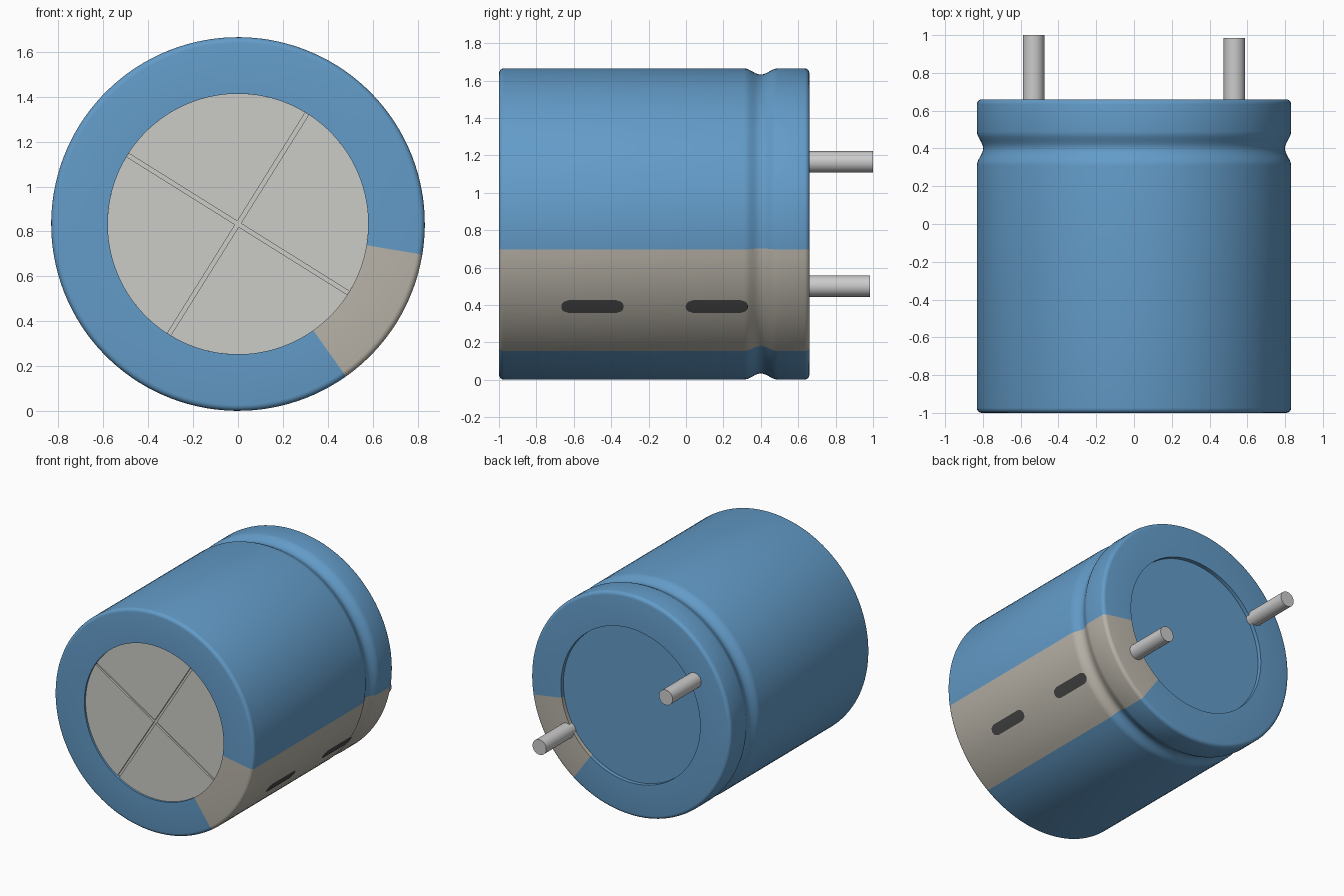
import bpy, bmesh, math
from math import sin, cos, pi, radians

if "Cube" in bpy.data.objects:
    bpy.data.objects.remove(bpy.data.objects["Cube"])

R, ZC, RIN = 0.832, 0.833, 0.58        # sleeve radius, axis height, opening radius
TILT = radians(-32)                    # direction shared by stripe, cross and pins
A0, A1 = radians(-54.7), radians(-9.4) # stripe limits


def material(name, rgb):
    m = bpy.data.materials.new(name)
    m.diffuse_color = (*rgb, 1)
    m.use_nodes = True
    m.node_tree.nodes["Principled BSDF"].inputs["Base Color"].default_value = m.diffuse_color
    return m


BLUE = material("blue_sleeve", (0.125, 0.33, 0.58))
BEIGE = material("beige_stripe", (0.49, 0.46, 0.40))
DARK = material("dark_mark", (0.065, 0.065, 0.065))
GREY = material("can_grey", (0.60, 0.60, 0.57))


def polar(r, a, y):
    return (r * cos(a), y, ZC + r * sin(a))


def finish(name, bm, mat, angle=35):
    me = bpy.data.meshes.new(name)
    bm.to_mesh(me)
    bm.free()
    ob = bpy.data.objects.new(name, me)
    bpy.context.collection.objects.link(ob)
    if mat:
        me.materials.append(mat)
    bpy.ops.object.select_all(action='DESELECT')
    ob.select_set(True)
    bpy.context.view_layer.objects.active = ob
    bpy.ops.object.shade_smooth_by_angle(angle=radians(angle))
    return ob


def grid(name, rows, mat):
    """Skin rows of points into a quad sheet."""
    bm = bmesh.new()
    v = [[bm.verts.new(p) for p in row] for row in rows]
    for a, b in zip(v, v[1:]):
        for j in range(len(a) - 1):
            bm.faces.new((a[j], a[j + 1], b[j + 1], b[j]))
    return finish(name, bm, mat)


def lathe(name, profile, a0, a1, n, mat):
    angles = [a0 + (a1 - a0) * i / n for i in range(n + 1)]
    return grid(name, [[polar(r, a, y) for r, y in profile] for a in angles], mat)


def prism(name, outline, y0, y1, mat):
    """Extrude an (x, z) outline along y."""
    bm = bmesh.new()
    f = bm.faces.new([bm.verts.new((x, y0, z)) for x, z in outline])
    ext = bmesh.ops.extrude_face_region(bm, geom=[f])['geom']
    bmesh.ops.translate(bm, vec=(0, y1 - y0, 0),
                        verts=[e for e in ext if isinstance(e, bmesh.types.BMVert)])
    bmesh.ops.recalc_face_normals(bm, faces=bm.faces)
    return finish(name, bm, mat)


def disc(name, x, z, r, y0, y1, n, mat):
    pts = [(x + r * cos(2 * pi * i / n), z + r * sin(2 * pi * i / n)) for i in range(n)]
    return prism(name, pts, y0, y1, mat)


# Sleeve profile (radius, y): rolled ends and a crimp groove near the back
F = 0.026
steps = [radians(t) for t in (0, 22.5, 45, 67.5, 90)]
profile = [(RIN, -0.95)]
profile += [(RIN, -1.0)]
profile += [(R - F + F * sin(t), -1 + F - F * cos(t)) for t in steps]
profile += [(R - 0.033 * (1 - cos(2 * pi * i / 12)) / 2, 0.31 + 0.18 * i / 12)
            for i in range(13)]
profile += [(R - F + F * cos(t), 0.66 - F + F * sin(t)) for t in steps]
profile += [(RIN, 0.66), (RIN, 0.61)]
lathe("sleeve", profile, A1, A0 + 2 * pi, 112, BLUE)
lathe("polarity_stripe", profile, A0, A1, 16, BEIGE)

# Minus marks: rounded bars wrapped on the stripe
W, H = 0.167, 0.04
for k, yc in enumerate((-0.50, 0.165)):
    rows = []
    for i in range(9):
        s = -H + 2 * H * i / 8
        half = W - H + math.sqrt(max(H * H - s * s, 0))
        rows.append([polar(R + 0.002, TILT + s / R, yc + half * u) for u in (-1, 0, 1)])
    grid(f"minus_mark_{k + 1}", rows, DARK)

# Front can end: four vent segments separated by a scored cross
disc("can_end", 0, ZC, RIN, -0.972, -0.94, 128, GREY)
G = 0.009
for q in range(4):
    base = TILT + q * pi / 2
    d = math.asin(G / RIN)
    arc = [d + (pi / 2 - 2 * d) * i / 32 for i in range(33)]
    local = [(G, G)] + [(RIN * cos(t), RIN * sin(t)) for t in arc]
    pts = [(u * cos(base) - v * sin(base), ZC + u * sin(base) + v * cos(base))
           for u, v in local]
    prism(f"vent_segment_{q + 1}", pts, -0.985, -0.972, GREY)

# Back plug, slightly recessed
disc("back_plug", 0, ZC, RIN, 0.60, 0.63, 128, BLUE)

# Terminal pins
for k, (side, tip) in enumerate(((-1, 1.0), (1, 0.985))):
    x, z = side * 0.627 * cos(TILT), ZC + side * 0.627 * sin(TILT)
    disc(f"terminal_pin_{k + 1}", x, z, 0.057, 0.61, tip, 32, None)
